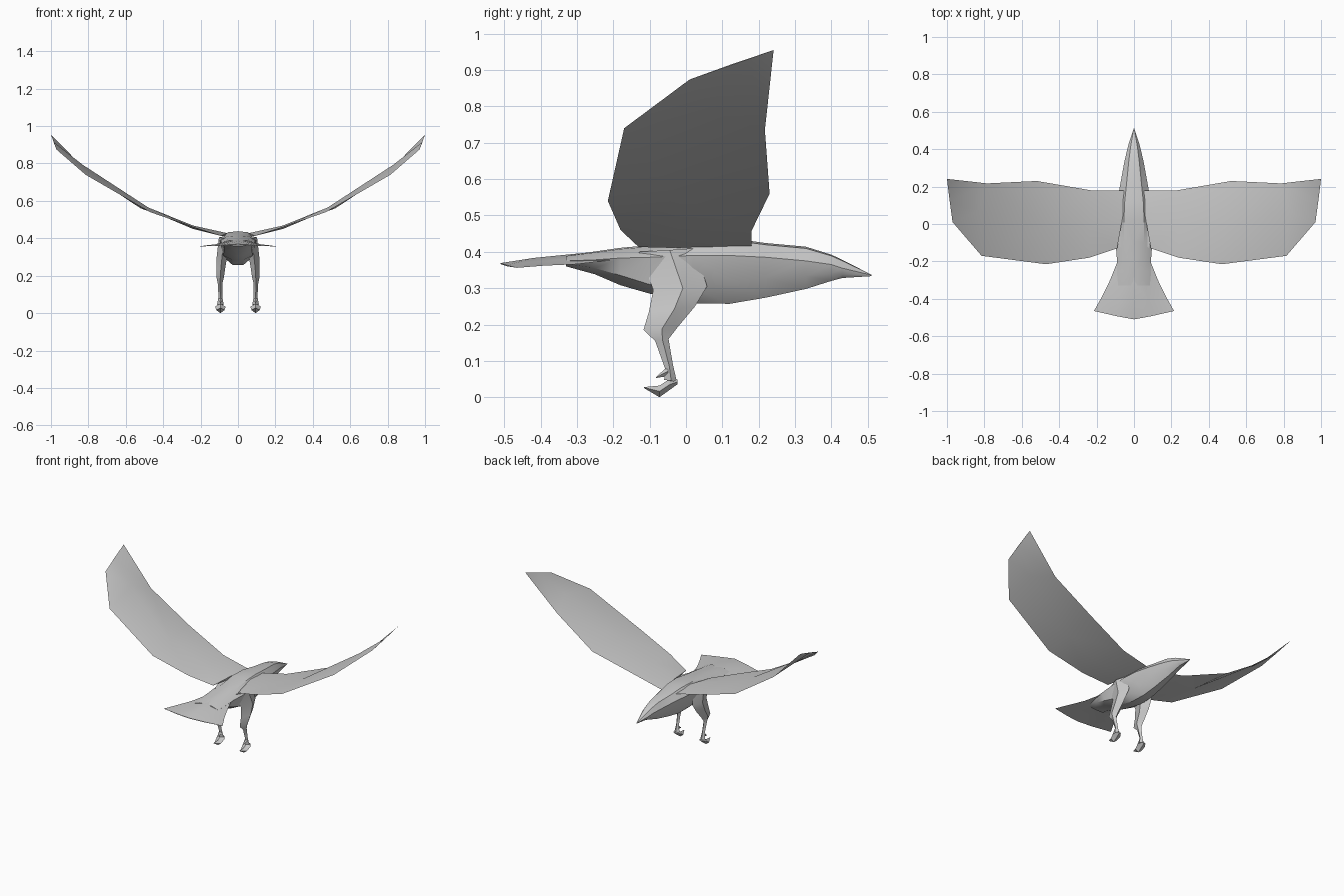
import bpy, bmesh, math

cube = bpy.data.objects.get("Cube")
if cube:
    bpy.data.objects.remove(cube, do_unlink=True)

grey = bpy.data.materials.new("plumage grey")
grey.use_nodes = True
colour = (0.6, 0.6, 0.6, 1)
grey.diffuse_color = colour
grey.node_tree.nodes["Principled BSDF"].inputs["Base Color"].default_value = colour


def loft(name, rings, angle=30, mirror=False):
    """Skin closed rings of points, capping both ends."""
    bm = bmesh.new()
    loops = [[bm.verts.new(p) for p in ring] for ring in rings]
    n = len(loops[0])
    for a, b in zip(loops, loops[1:]):
        for i in range(n):
            j = (i + 1) % n
            bm.faces.new((a[i], a[j], b[j], b[i]))
    bm.faces.new(loops[0])
    bm.faces.new(loops[-1])
    bmesh.ops.remove_doubles(bm, verts=bm.verts[:], dist=0.0005)
    bmesh.ops.triangulate(bm, faces=bm.faces[:])
    bmesh.ops.recalc_face_normals(bm, faces=bm.faces[:])
    if mirror:
        for v in bm.verts:
            v.co.x = -v.co.x
        bmesh.ops.reverse_faces(bm, faces=bm.faces[:])
    mesh = bpy.data.meshes.new(name)
    bm.to_mesh(mesh)
    bm.free()
    mesh.materials.append(grey)
    obj = bpy.data.objects.new(name, mesh)
    bpy.context.collection.objects.link(obj)
    bpy.ops.object.select_all(action='DESELECT')
    obj.select_set(True)
    bpy.context.view_layer.objects.active = obj
    bpy.ops.object.shade_smooth_by_angle(angle=math.radians(angle))
    return obj


# Body with head and beak: y, half width, top, flank, belly crease, bottom
body = [
    (0.51, 0.002, 0.337, 0.336, 0.335, 0.333),
    (0.43, 0.028, 0.378, 0.355, 0.338, 0.328),
    (0.40, 0.036, 0.392, 0.365, 0.340, 0.320),
    (0.33, 0.052, 0.414, 0.375, 0.333, 0.298),
    (0.22, 0.072, 0.424, 0.385, 0.328, 0.274),
    (0.12, 0.090, 0.438, 0.390, 0.315, 0.257),
    (0.02, 0.098, 0.438, 0.390, 0.300, 0.258),
    (-0.10, 0.098, 0.418, 0.385, 0.310, 0.285),
    (-0.18, 0.092, 0.411, 0.383, 0.335, 0.308),
    (-0.25, 0.092, 0.401, 0.378, 0.355, 0.338),
    (-0.33, 0.085, 0.390, 0.375, 0.367, 0.360),
]
rings = []
for y, w, top, flank, crease, bottom in body:
    half = [(0.55 * w, top - 0.12 * (top - flank)), (w, flank),
            (0.8 * w, crease), (0.3 * w, bottom)]
    rings.append([(0, y, top)] + [(x, y, z) for x, z in half]
                 + [(-x, y, z) for x, z in reversed(half)])
loft("body", rings)

# Tail fan: y at centre, y at edge, half width, centre z, edge z, thickness
tail = [(-0.20, -0.20, 0.088, 0.405, 0.378, 0.030),
        (-0.31, -0.30, 0.128, 0.394, 0.366, 0.016),
        (-0.42, -0.39, 0.172, 0.383, 0.362, 0.010),
        (-0.51, -0.465, 0.214, 0.369, 0.356, 0.003)]
rings = []
for yc, ye, w, zc, ze, t in tail:
    ym = yc * 0.6 + ye * 0.4
    zm = zc * 0.55 + ze * 0.45
    rings.append([(0, yc, zc), (0.45 * w, ym, zm), (w, ye, ze),
                  (0.45 * w, ym, zm - t), (0, yc, zc - t),
                  (-0.45 * w, ym, zm - t), (-w, ye, ze), (-0.45 * w, ym, zm)])
loft("tail_fan", rings)

# Wing stations: leading edge, camber ridge, trailing edge, thickness
wing = [
    ((0.05, 0.18, 0.415), (0.06, 0.04, 0.428), (0.09, -0.13, 0.413), 0.018),
    ((0.23, 0.180, 0.457), (0.24, -0.02, 0.468), (0.24, -0.180, 0.460), 0.018),
    ((0.52, 0.230, 0.560), (0.48, -0.02, 0.565), (0.47, -0.215, 0.540), 0.014),
    ((0.785, 0.217, 0.735), (0.83, 0.07, 0.793), (0.815, -0.170, 0.740), 0.010),
    ((1.0, 0.241, 0.955), (0.985, 0.12, 0.914), (0.97, 0.010, 0.874), 0.002),
]
# Leg sections: z front, z back, y front, y back, inner x, outer x
leg = [
    (0.410, 0.400, 0.025, -0.130, 0.050, 0.102),
    (0.305, 0.295, 0.058, -0.090, 0.058, 0.114),
    (0.250, 0.235, 0.025, -0.102, 0.068, 0.116),
    (0.190, 0.185, -0.025, -0.117, 0.076, 0.114),
    (0.160, 0.155, -0.048, -0.085, 0.084, 0.108),
    (0.090, 0.080, -0.036, -0.058, 0.084, 0.104),
    (0.042, 0.048, -0.025, -0.060, 0.076, 0.112),
]
# Foot sections: y, half width, top, bottom
foot = [(-0.023, 0.012, 0.048, 0.036), (-0.045, 0.028, 0.050, 0.020),
        (-0.073, 0.022, 0.032, 0.000), (-0.115, 0.002, 0.028, 0.025)]
claw = [(-0.050, 0.012, 0.085, 0.058), (-0.082, 0.001, 0.056, 0.053)]

for side, flip in (("left", False), ("right", True)):
    rings = []
    for lead, ridge, trail, t in wing:
        rings.append([lead, ridge, trail, (ridge[0], ridge[1], ridge[2] - t)])
    loft(side + "_wing", rings, 25, flip)

    rings = []
    for zf, zb, yf, yb, xi, xo in leg:
        xm, zm, ym = (xi + xo) / 2, (zf + zb) / 2, yf * 0.55 + yb * 0.45
        rings.append([(xm, yf, zf), (xo, ym, zm), (xm, yb, zb), (xi, ym, zm)])
    loft(side + "_leg", rings, 35, flip)

    for part, sections in (("foot", foot), ("hind_claw", claw)):
        rings = [[(0.094, y, top), (0.094 + w, y, (top + low) / 2),
                  (0.094, y, low), (0.094 - w, y, (top + low) / 2)]
                 for y, w, top, low in sections]
        loft(side + "_" + part, rings, 30, flip)
